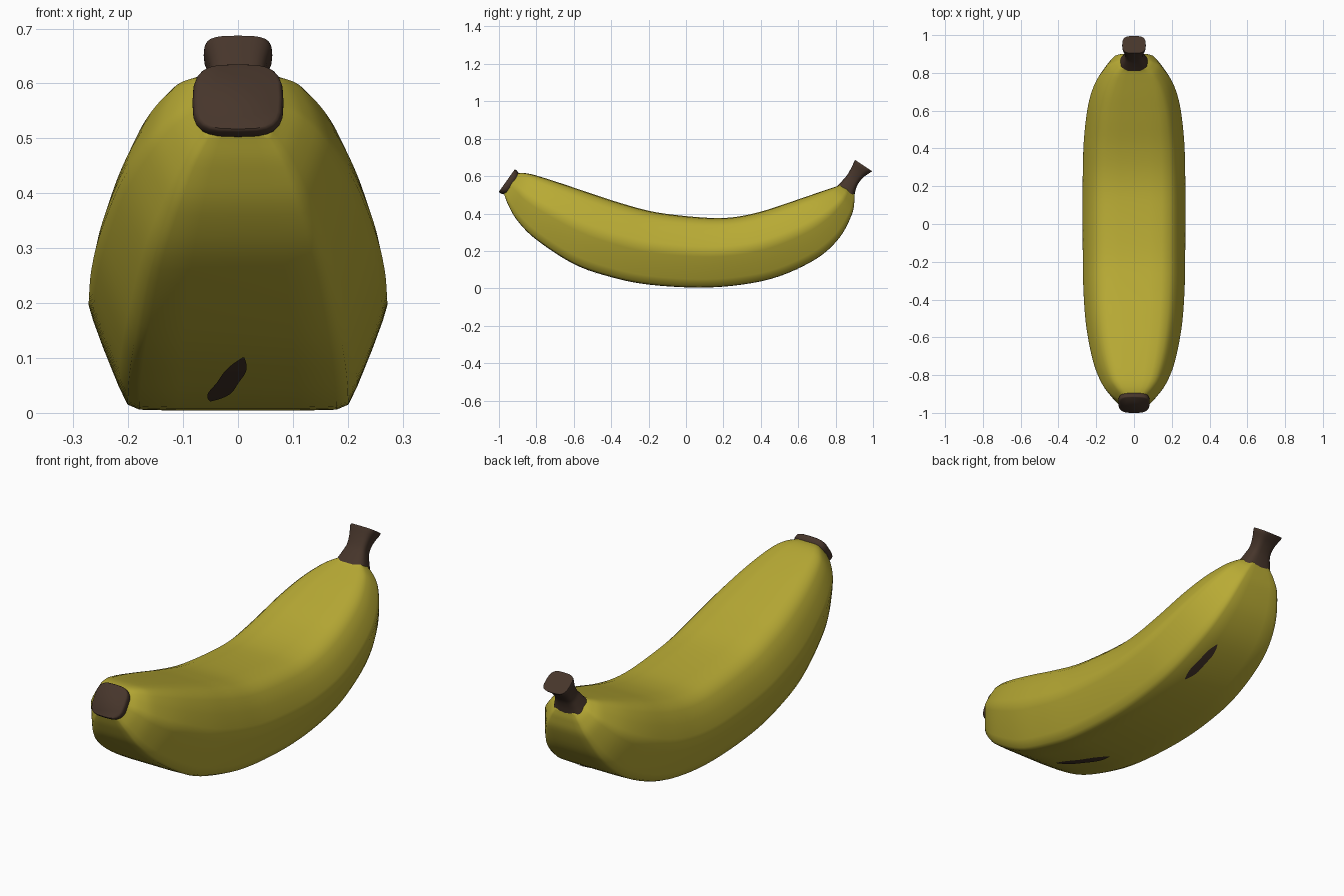
import bpy, bmesh, math
from mathutils import Vector
from mathutils.bvhtree import BVHTree

if "Cube" in bpy.data.objects:
    bpy.data.objects.remove(bpy.data.objects["Cube"])


def material(name, rgb):
    m = bpy.data.materials.new(name)
    m.diffuse_color = (*rgb, 1)
    m.use_nodes = True
    m.node_tree.nodes["Principled BSDF"].inputs["Base Color"].default_value = m.diffuse_color
    return m


YELLOW = material("banana yellow", (0.48, 0.405, 0.035))
BROWN = material("dark brown", (0.062, 0.036, 0.024))


def spline(rows, steps):
    """Catmull-Rom through rows of numbers."""
    pts = [Vector(r) for r in rows]
    pts = [2 * pts[0] - pts[1]] + pts + [2 * pts[-1] - pts[-2]]
    out = []
    for i in range(1, len(pts) - 2):
        a, b, c, d = pts[i - 1:i + 3]
        for k in range(steps):
            t = k / steps
            out.append(0.5 * (2 * b + (c - a) * t + (2 * a - 5 * b + 4 * c - d) * t * t
                              + (3 * b - a - 3 * c + d) * t ** 3))
    return out + [pts[-2]]


def finish(name, bm, mat, angle):
    bmesh.ops.recalc_face_normals(bm, faces=bm.faces)
    me = bpy.data.meshes.new(name)
    bm.to_mesh(me)
    me.materials.append(mat)
    ob = bpy.data.objects.new(name, me)
    bpy.context.collection.objects.link(ob)
    bpy.ops.object.select_all(action='DESELECT')
    ob.select_set(True)
    bpy.context.view_layer.objects.active = ob
    bpy.ops.object.shade_smooth_by_angle(angle=math.radians(angle))
    return ob


def loft(name, stations, profile, mat, steps):
    """Stations: underside y, z, upper side y, z, half width."""
    bm = bmesh.new()
    rings = []
    for by, bz, ty, tz, w in spline(stations, steps):
        ring = []
        for px, pz in profile:
            f = (pz + 1) / 2
            ring.append(bm.verts.new((px * w, by + (ty - by) * f, bz + (tz - bz) * f)))
        rings.append(ring)
    n = len(profile)
    for r, s in zip(rings, rings[1:]):
        for i in range(n):
            bm.faces.new((r[i], r[(i + 1) % n], s[(i + 1) % n], s[i]))
    bm.faces.new(rings[0])
    bm.faces.new(rings[-1])
    return finish(name, bm, mat, 50)


# Six-sided fruit section with softened ridges
half = [(0, -1), (.4, -1), (.66, -.99), (.74, -.94), (.8, -.76), (.9, -.4), (.97, -.12),
        (1, .03), (.975, .18), (.9, .48), (.8, .77), (.7, .91), (.54, .98), (.3, 1), (0, 1)]
six_sided = half + [(-x, z) for x, z in half[-2:0:-1]]

# Rounded square section for the stem and tip
rounded = []
for i in range(24):
    a = math.tau * i / 24
    c, s = math.cos(a), math.sin(a)
    rounded.append((math.copysign(abs(c) ** .6, c), math.copysign(abs(s) ** .6, s)))

# Curved fruit
fruit = loft("fruit_body", [
    (-.975, .51, -.905, .615, .072), (-.95, .445, -.86, .616, .122),
    (-.9, .36, -.8, .603, .168), (-.8, .26, -.67, .562, .215),
    (-.6, .13, -.5, .505, .252), (-.4, .06, -.33, .45, .267),
    (-.2, .02, -.15, .405, .271), (.07, .004, .1, .378, .272),
    (.3, .02, .25, .38, .271), (.5, .065, .4, .41, .265),
    (.7, .16, .56, .462, .243), (.82, .27, .68, .503, .205),
    (.885, .39, .77, .533, .15), (.9, .46, .81, .547, .105),
    (.9, .505, .825, .557, .066)], six_sided, YELLOW, 5)

# Flared stem at the back
loft("stem", [
    (.9, .495, .81, .548, .074), (.908, .53, .838, .578, .06),
    (.922, .562, .863, .608, .049), (.95, .595, .884, .645, .052),
    (.985, .619, .899, .677, .062), (.995, .626, .904, .687, .061)], rounded, BROWN, 4)

# Blunt tip at the front
loft("blossom_tip", [
    (-.968, .502, -.893, .612, .079), (-.985, .505, -.9, .624, .083),
    (-.997, .512, -.911, .634, .08), (-1, .517, -.917, .634, .074)], rounded, BROWN, 3)

# Bruise patches: thin leaf shapes laid on the underside
bm = bmesh.new()
bm.from_mesh(fruit.data)
tree = BVHTree.FromBMesh(bm)
bm.free()


def bruise(name, start, end, width):
    a, b = Vector(start), Vector(end)
    side = Vector((-(b - a).y, (b - a).x)).normalized()
    bm = bmesh.new()
    rows = []
    for i in range(17):
        t = i / 16
        w = width * max(.06, math.sin(math.pi * t) ** .7) * (1 + .15 * math.sin(9 * t))
        row = []
        for k in (-1, -.5, 0, .5, 1):
            p = a.lerp(b, t) + side * w * k
            hit, normal, _, _ = tree.ray_cast(Vector((p.x, p.y, -1)), Vector((0, 0, 1)))
            row.append(bm.verts.new(hit + Vector((0, normal.y, normal.z)).normalized() * .003))
        rows.append(row)
    for r, s in zip(rows, rows[1:]):
        for k in range(4):
            bm.faces.new((r[k], s[k], s[k + 1], r[k + 1]))
    ob = finish(name, bm, BROWN, 60)
    if ob.data.polygons[0].normal.z > 0:
        ob.data.flip_normals()


bruise("bruise_front", (-.05, -.23), (.01, -.54), .023)
bruise("bruise_back", (.1, .48), (.085, .69), .024)
